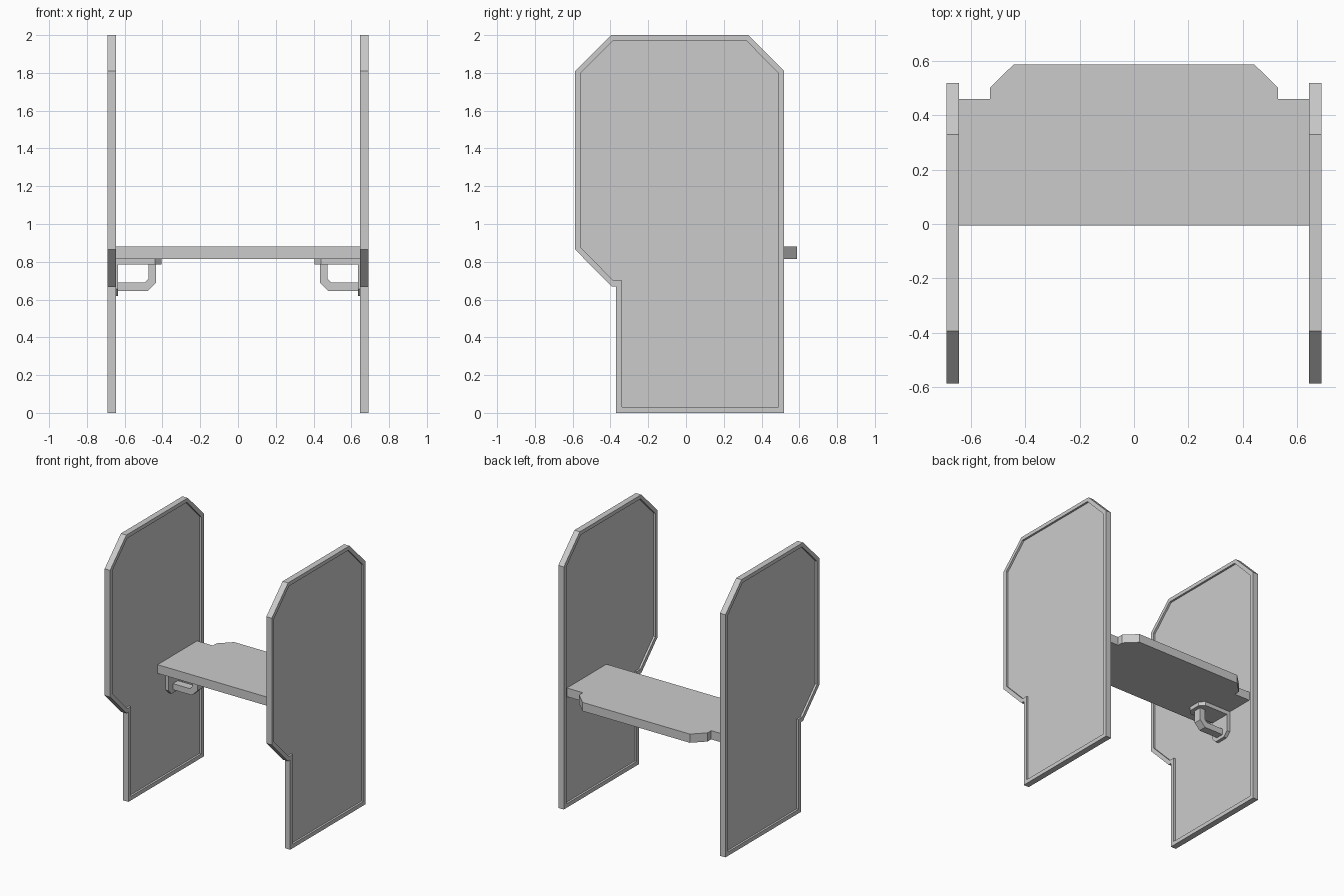
import bpy, bmesh
from mathutils import Vector

if "Cube" in bpy.data.objects:
    bpy.data.objects.remove(bpy.data.objects["Cube"])


def loft(name, rings, mirror=False):
    """Skin a stack of matching closed rings and cap both ends."""
    bm = bmesh.new()
    loops = [[bm.verts.new(p) for p in ring] for ring in rings]
    n = len(loops[0])
    for a, b in zip(loops, loops[1:]):
        for i in range(n):
            j = (i + 1) % n
            bm.faces.new((a[i], a[j], b[j], b[i]))
    bm.faces.new(loops[0])
    bm.faces.new(loops[-1])
    bmesh.ops.recalc_face_normals(bm, faces=bm.faces)
    mesh = bpy.data.meshes.new(name)
    bm.to_mesh(mesh)
    bm.free()
    ob = bpy.data.objects.new(name, mesh)
    bpy.context.collection.objects.link(ob)
    if mirror:
        ob.modifiers.new("mirror", 'MIRROR').use_axis[0] = True
    return ob


def prism(name, profile, axis, lo, hi, mirror=False):
    """Extrude a 2D profile along x, y or z (profile keeps axis order)."""
    def ring(t):
        return [Vector(p[:axis] + (t,) + p[axis:]) for p in profile]
    return loft(name, [ring(lo), ring(hi)], mirror)


# Side panels (y, z outlines): raised rim with a recessed field on both faces
outer = [(-.37, 0), (.52, 0), (.52, 1.81), (.33, 2), (-.395, 2),
         (-.587, 1.81), (-.587, .865), (-.395, .67), (-.37, .67)]
inner = [(-.34, .03), (.49, .03), (.49, 1.797), (.318, 1.972), (-.384, 1.972),
         (-.559, 1.797), (-.559, .878), (-.384, .70), (-.34, .70)]
steps = [(inner, .66), (inner, .645), (outer, .645),
         (outer, .69), (inner, .69), (inner, .675)]
loft("side_panel", [[(x, y, z) for y, z in prof] for prof, x in steps], True)

# Shelf board with a chamfered tongue at the back
half = [(.662, -.005), (.662, .46), (.53, .46), (.53, .503), (.443, .588)]
board = half + [(-x, y) for x, y in reversed(half)]
prism("shelf", board, 2, .815, .88)

# Bracket flanges: chamfered plates under the shelf and against the panel
YC, W, C = .17, .08, .035
prism("bracket_top_plate",
      [(.662, YC - W), (.662, YC + W), (.405 + C, YC + W), (.405, YC + W - C),
       (.405, YC - W + C), (.405 + C, YC - W)], 2, .785, .817, True)
prism("bracket_wall_plate",
      [(YC - W, .815), (YC + W, .815), (YC + W, .62 + C), (YC + W - C, .62),
       (YC - W + C, .62), (YC - W, .62 + C)], 0, .635, .662, True)

# Bent bracket arm joining the two flanges
prism("bracket_arm",
      [(.433, .79), (.433, .69), (.478, .645), (.64, .645),
       (.64, .69), (.495, .69), (.475, .71), (.475, .79)],
      1, YC - .03, YC + .03, True)
